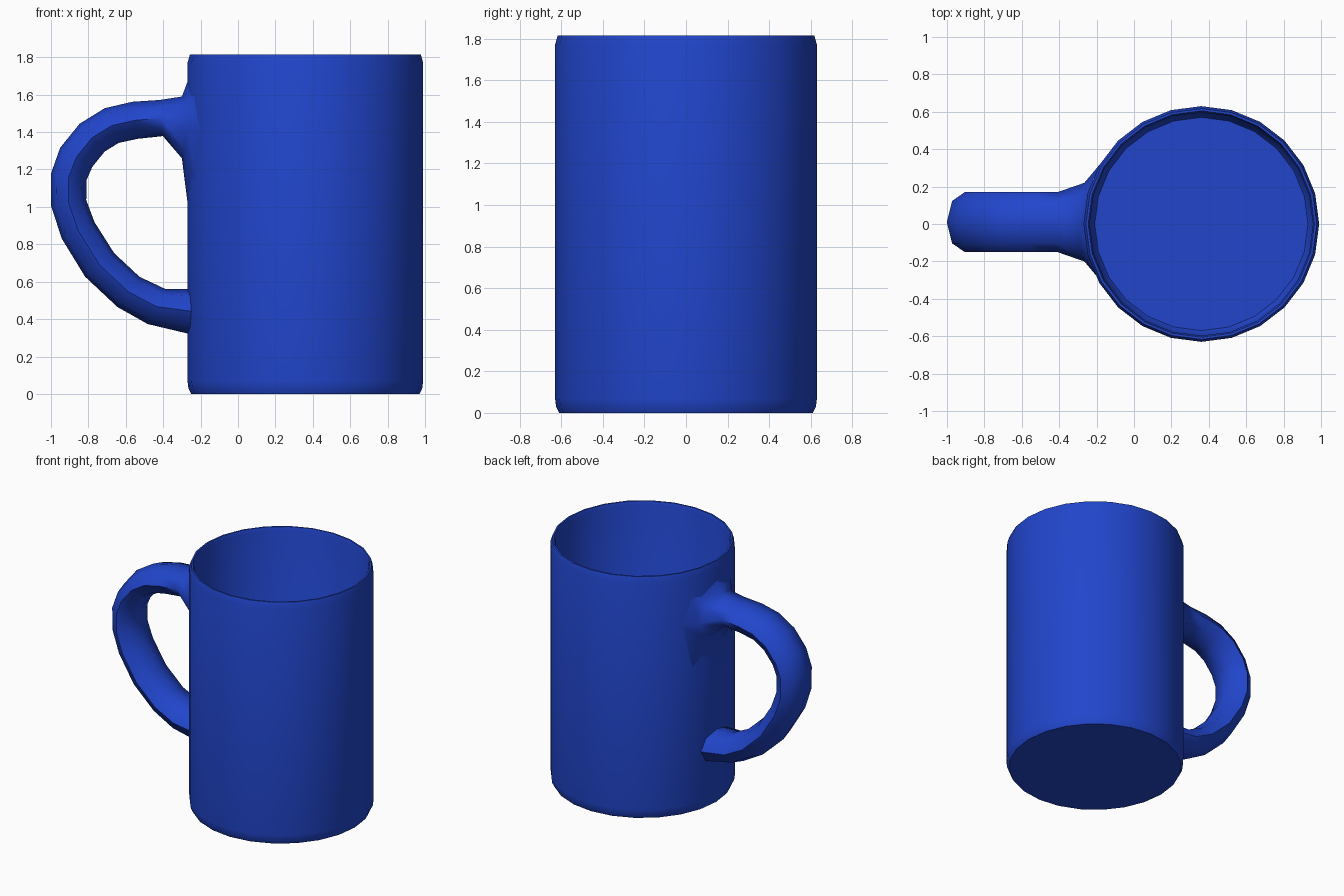
import bpy, math
from mathutils import Vector

if "Cube" in bpy.data.objects:
    bpy.data.objects.remove(bpy.data.objects["Cube"])

CX, R = 0.36, 0.63          # cup axis and outer radius

mat = bpy.data.materials.new("blue_glaze")
mat.diffuse_color = (0.015, 0.06, 0.6, 1)
mat.use_nodes = True
mat.node_tree.nodes["Principled BSDF"].inputs["Base Color"].default_value = mat.diffuse_color


def loft(name, rings, cap, angle):
    """Skin a list of equal-length point rings, optionally capping both ends."""
    n = len(rings[0])
    verts = [p for ring in rings for p in ring]
    faces = [(i * n + j, i * n + (j + 1) % n, (i + 1) * n + (j + 1) % n, (i + 1) * n + j)
             for i in range(len(rings) - 1) for j in range(n)]
    if cap:
        faces += [tuple(reversed(range(n))), tuple(range(len(verts) - n, len(verts)))]
    me = bpy.data.meshes.new(name)
    me.from_pydata(verts, [], faces)
    me.materials.append(mat)
    ob = bpy.data.objects.new(name, me)
    bpy.context.collection.objects.link(ob)
    bpy.ops.object.select_all(action='DESELECT')
    ob.select_set(True)
    bpy.context.view_layer.objects.active = ob
    bpy.ops.object.mode_set(mode='EDIT')
    bpy.ops.mesh.select_all(action='SELECT')
    bpy.ops.mesh.normals_make_consistent(inside=False)
    bpy.ops.object.mode_set(mode='OBJECT')
    bpy.ops.object.shade_smooth_by_angle(angle=math.radians(angle))
    return ob


# Cup: 24-sided lathe, outer wall, rim, inner wall and floor
profile = [(0.61, 0), (0.625, 0.03), (R, 0.07), (R, 1.77), (0.617, 1.815),
           (0.605, 1.815), (0.597, 1.79), (0.595, 0.09), (0.57, 0.05)]
cup = loft("cup", [[(CX + r * math.cos(a), r * math.sin(a), z)
                    for a in (math.tau * k / 24 for k in range(24))]
                   for r, z in profile], True, 50)

# Handle: oval 8-sided sweep (x, z, half thickness, half width)
path = [(-0.41, 1.475, 0.097, 0.16), (-0.55, 1.463, 0.1, 0.16), (-0.675, 1.435, 0.1, 0.16),
        (-0.78, 1.37, 0.1, 0.16), (-0.865, 1.265, 0.1, 0.16), (-0.905, 1.16, 0.097, 0.16),
        (-0.905, 1.02, 0.095, 0.16), (-0.855, 0.875, 0.098, 0.16), (-0.74, 0.69, 0.1, 0.16),
        (-0.585, 0.545, 0.1, 0.16), (-0.435, 0.467, 0.105, 0.16)]
angles = [math.tau * k / 8 for k in range(8)]


def wall_ring(radius, z, up, down, wide):
    """Oval ring wrapped onto a cylinder around the cup axis."""
    ring = []
    for a in angles:
        y = wide * math.sin(a)
        c = math.cos(a)
        ring.append((CX - math.sqrt(radius ** 2 - y * y), y + 0.01,
                     z + c * (up if c > 0 else down)))
    return ring


rings = [wall_ring(0.622, 1.42, 0.27, 0.46, 0.32),      # flare on the wall
         wall_ring(0.66, 1.425, 0.165, 0.165, 0.21)]
for i, (x, z, t, w) in enumerate(path):
    a, b = path[max(i - 1, 0)], path[min(i + 1, len(path) - 1)]
    d = Vector((b[0] - a[0], b[1] - a[1])).normalized()
    nx, nz = d.y, -d.x                                  # points out of the loop
    rings.append([(x + nx * t * math.cos(k), 0.01 + w * math.sin(k),
                   z + nz * t * math.cos(k)) for k in angles])
# the lower end reverses thickness direction, so mirror the wall ring
low = wall_ring(0.617, 0.44, 0.12, 0.12, 0.165)
rings.append([low[(4 - k) % 8] for k in range(8)])
handle = loft("handle", rings, False, 60)
